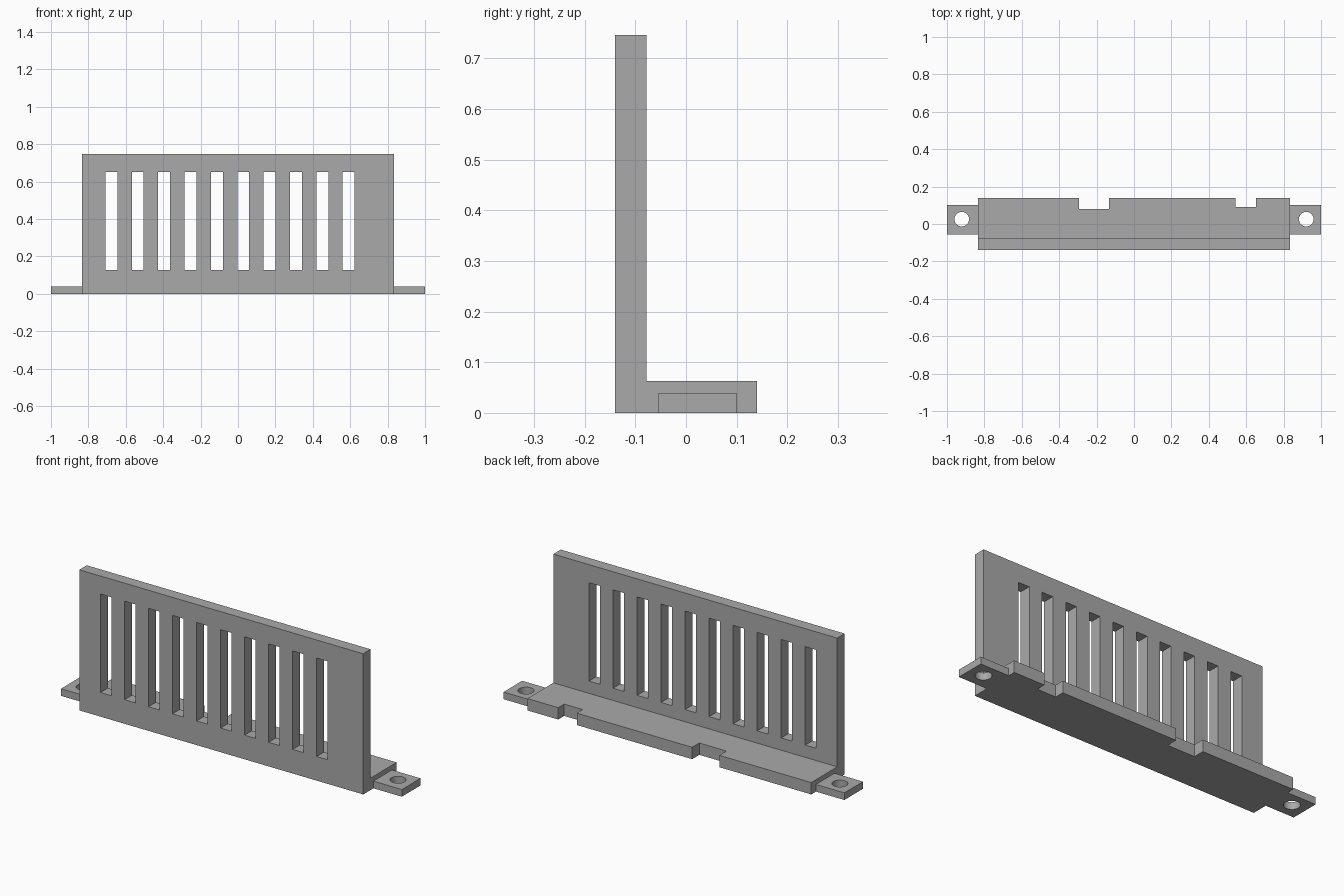
import bpy, bmesh
from math import cos, sin, tau
from mathutils import Matrix, Vector

cube = bpy.data.objects.get("Cube")
if cube:
    bpy.data.objects.remove(cube)

grey = bpy.data.materials.new("plain grey")
grey.use_nodes = True
colour = (0.4, 0.4, 0.4, 1)
grey.diffuse_color = colour
grey.node_tree.nodes["Principled BSDF"].inputs["Base Color"].default_value = colour


def rectangle(x0, x1, y0, y1):
    return [(x0, y0), (x1, y0), (x1, y1), (x0, y1)]


def circle(x, y, r, n=32):
    return [(x + r * cos(tau * i / n), y + r * sin(tau * i / n)) for i in range(n)]


def plate(name, loops, thickness, upright_at=None):
    """Fill an outline with holes and thicken it; upright plates rise in z from a front y."""
    bm = bmesh.new()
    edges = []
    for loop in loops:
        verts = [bm.verts.new((x, y, 0)) for x, y in loop]
        edges += [bm.edges.new((a, b)) for a, b in zip(verts, verts[1:] + verts[:1])]
    bmesh.ops.triangle_fill(bm, edges=edges, use_beauty=True, normal=(0, 0, 1))
    region = bmesh.ops.extrude_face_region(bm, geom=bm.faces[:])
    moved = [g for g in region["geom"] if isinstance(g, bmesh.types.BMVert)]
    bmesh.ops.translate(bm, verts=moved, vec=Vector((0, 0, thickness)))
    if upright_at is not None:
        stand = Matrix.Translation((0, upright_at + thickness, 0)) @ Matrix.Rotation(tau / 4, 4, "X")
        bmesh.ops.transform(bm, matrix=stand, verts=bm.verts)
    bmesh.ops.recalc_face_normals(bm, faces=bm.faces)
    mesh = bpy.data.meshes.new(name)
    bm.to_mesh(mesh)
    bm.free()
    mesh.materials.append(grey)
    obj = bpy.data.objects.new(name, mesh)
    bpy.context.collection.objects.link(obj)
    bpy.ops.object.select_all(action="DESELECT")
    obj.select_set(True)
    bpy.context.view_layer.objects.active = obj
    bpy.ops.object.shade_smooth_by_angle()
    return obj


half = 0.833
front, wall_back, back = -0.14, -0.078, 0.14

# Upright wall with a row of ten vertical slots
slots = []
for i in range(10):
    left = -0.709 + 0.141 * i
    slots.append(rectangle(left, left + 0.064, 0.128, 0.65))
plate("slotted_wall", [rectangle(-half, half, 0, 0.746)] + slots, wall_back - front, front)

# Base shelf with two notches in its back edge
outline = [(-half, wall_back), (half, wall_back), (half, back)]
for x0, x1, depth in ((0.543, 0.652, 0.09), (-0.294, -0.134, 0.08)):
    outline += [(x1, back), (x1, depth), (x0, depth), (x0, back)]
outline.append((-half, back))
plate("base_shelf", [outline], 0.063)

# Mounting tabs with screw holes
for name, side in (("left", 1), ("right", -1)):
    x0, x1 = sorted((side * half, side))
    loops = [rectangle(x0, x1, -0.055, 0.101), circle(side * 0.921, 0.026, 0.039)]
    plate(name + "_mounting_tab", loops, 0.038)
